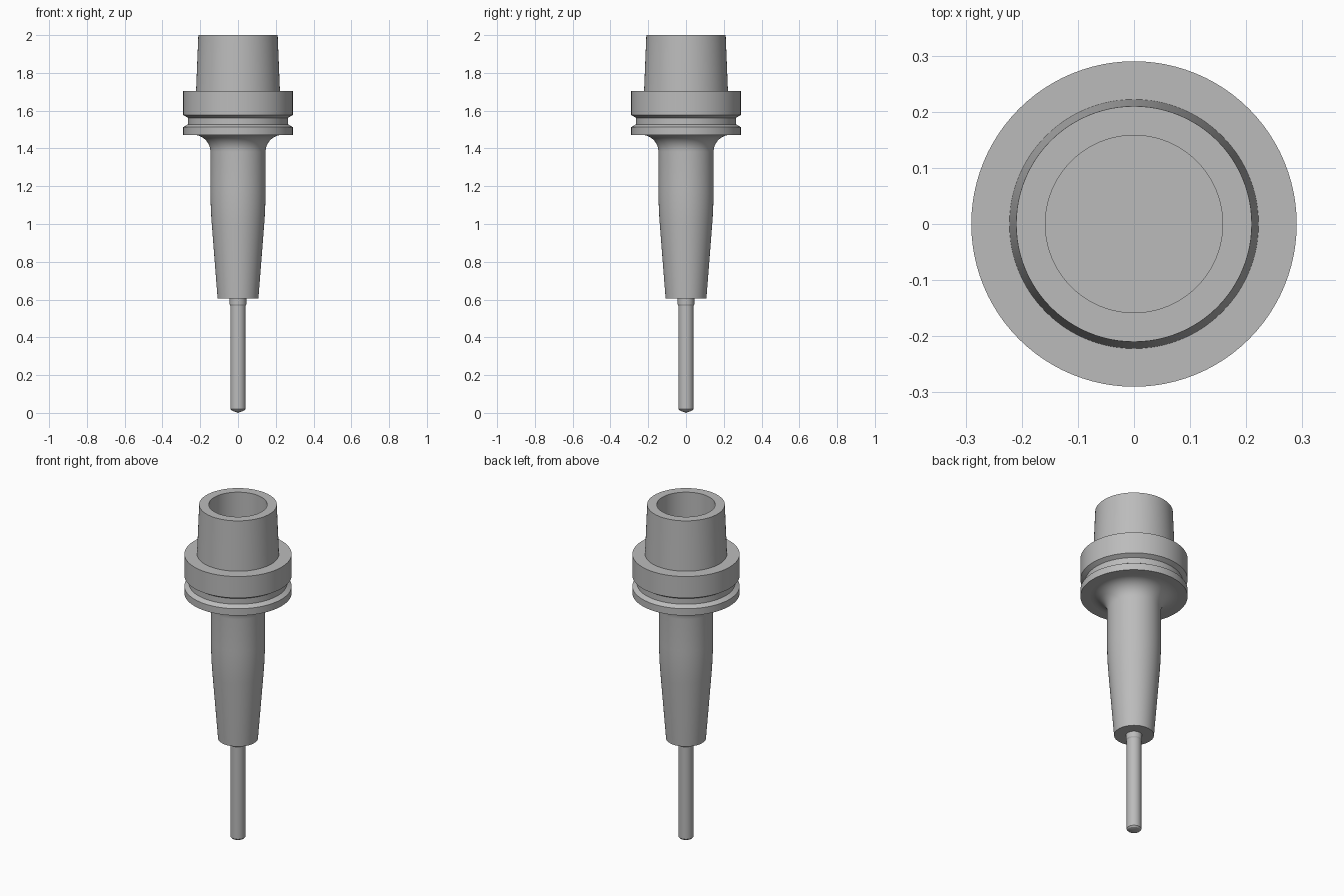
import bpy, bmesh, math

SEGMENTS = 96

old = bpy.data.objects.get("Cube")
if old:
    bpy.data.objects.remove(old, do_unlink=True)

steel = bpy.data.materials.new("grey_steel")
steel.use_nodes = True
GREY = (0.5, 0.5, 0.5, 1)
steel.diffuse_color = GREY
steel.node_tree.nodes["Principled BSDF"].inputs["Base Color"].default_value = GREY


def lathe(name, profile):
    """Revolve (radius, z) points about z; the outside is right of the path."""
    bm = bmesh.new()
    rings = []
    for r, z in profile:
        if r == 0:
            rings.append([bm.verts.new((0, 0, z))] * SEGMENTS)
        else:
            angles = [math.tau * i / SEGMENTS for i in range(SEGMENTS)]
            rings.append([bm.verts.new((r * math.cos(a), r * math.sin(a), z)) for a in angles])
    for low, high in zip(rings, rings[1:]):
        for i in range(SEGMENTS):
            j = (i + 1) % SEGMENTS
            corners = dict.fromkeys((low[i], low[j], high[j], high[i]))
            bm.faces.new(list(corners))
    mesh = bpy.data.meshes.new(name)
    bm.to_mesh(mesh)
    bm.free()
    mesh.materials.append(steel)
    obj = bpy.data.objects.new(name, mesh)
    bpy.context.collection.objects.link(obj)
    bpy.ops.object.select_all(action='DESELECT')
    obj.select_set(True)
    bpy.context.view_layer.objects.active = obj
    bpy.ops.object.shade_smooth_by_angle(angle=math.radians(20))
    return obj


# Cutting tool: shallow point, slim shaft, thicker shank
lathe("cutting_tool", [(0, 0), (0.034, 0.013), (0.04, 0.02), (0.04, 0.568),
                       (0.044, 0.575), (0.044, 0.605)])

# Chuck body: cone, gentle blend into a cylinder, then a fillet under the flange
R, SLOPE, LOW, HIGH = 0.146, 0.0787, 0.99, 1.19
body = [(0.044, 0.605), (0.108, 0.605)]
for i in range(9):
    z = LOW + (HIGH - LOW) * i / 8
    body.append((R - SLOPE * (HIGH - z) ** 2 / (2 * (HIGH - LOW)), z))
FILLET = 0.09
for i in range(13):
    a = math.pi / 2 * i / 12
    body.append((R + FILLET * (1 - math.cos(a)), 1.472 - FILLET + FILLET * math.sin(a)))
lathe("chuck_body", body)

# Flange with a gripper groove
lathe("grooved_flange", [(R + FILLET, 1.472), (0.29, 1.472), (0.29, 1.513), (0.265, 1.528),
                         (0.265, 1.562), (0.29, 1.577), (0.29, 1.705), (0.222, 1.705)])

# Hollow tapered socket
lathe("tapered_socket", [(0.222, 1.705), (0.21, 2), (0.158, 2), (0.158, 1.69), (0, 1.69)])
